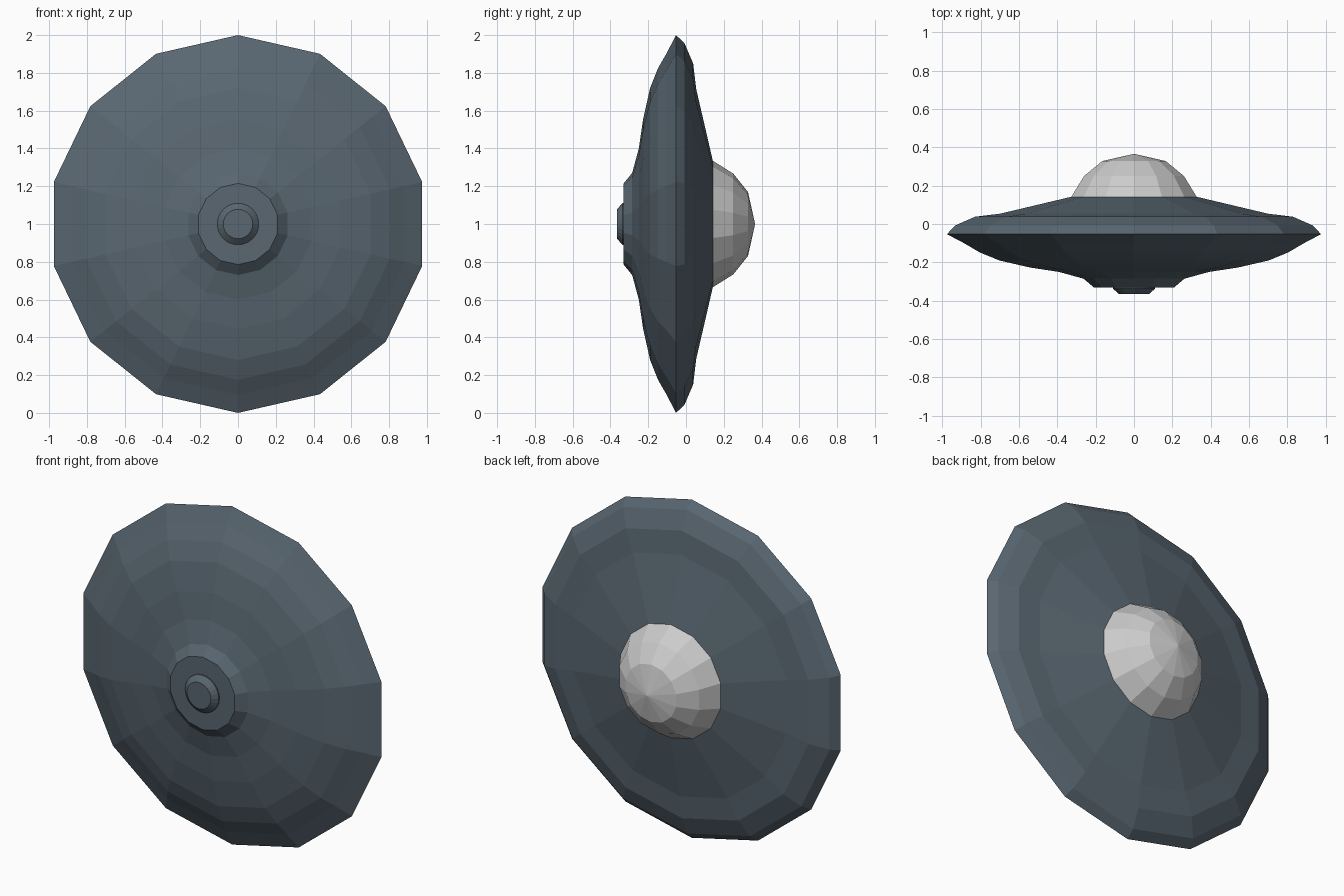
import bpy, bmesh
from math import sin, cos, tau
from mathutils import Vector

if "Cube" in bpy.data.objects:
    bpy.data.objects.remove(bpy.data.objects["Cube"])

CENTRE_Z = 1.0


def lathe(name, profile, sides, material=None):
    """Revolve (radius, y) points around the y axis; ends are closed."""
    bm = bmesh.new()
    rings = []
    for r, y in profile:
        if r == 0:
            rings.append([bm.verts.new((0, y, CENTRE_Z))])
        else:
            rings.append([bm.verts.new((r * sin(tau * i / sides), y,
                                        CENTRE_Z + r * cos(tau * i / sides)))
                          for i in range(sides)])
    for a, b in zip(rings, rings[1:]):
        for i in range(sides):
            j = (i + 1) % sides
            if len(b) == 1:
                bm.faces.new((a[i], a[j], b[0]))
            else:
                bm.faces.new((a[i], a[j], b[j], b[i]))
    for ring in (rings[0], rings[-1]):
        if len(ring) > 1:
            bm.faces.new(ring)
    bmesh.ops.recalc_face_normals(bm, faces=bm.faces)
    mesh = bpy.data.meshes.new(name)
    bm.to_mesh(mesh)
    bm.free()
    obj = bpy.data.objects.new(name, mesh)
    bpy.context.collection.objects.link(obj)
    if material:
        mesh.materials.append(material)
    return obj


hull_paint = bpy.data.materials.new("hull_paint")
hull_paint.diffuse_color = (0.10, 0.135, 0.165, 1)
hull_paint.use_nodes = True
hull_paint.node_tree.nodes["Principled BSDF"].inputs["Base Color"].default_value = hull_paint.diffuse_color

# Saucer hull, from the underside out to the rim and back to the dome seat
lathe("saucer_hull", [
    (0.215, -0.33), (0.27, -0.285), (0.40, -0.25), (0.555, -0.227),
    (0.72, -0.19), (0.825, -0.148), (0.905, -0.102), (1.0, -0.053),
    (0.957, -0.008), (0.85, 0.038), (0.715, 0.054), (0.335, 0.142),
], 14, hull_paint)

# Small round hatch under the hull
lathe("bottom_hatch", [(0.11, -0.325), (0.11, -0.337), (0.078, -0.365)],
      24, hull_paint)

# Grey cockpit dome
lathe("cockpit_dome", [(0.335, 0.142), (0.267, 0.25), (0.17, 0.328),
                       (0, 0.366)], 14)
